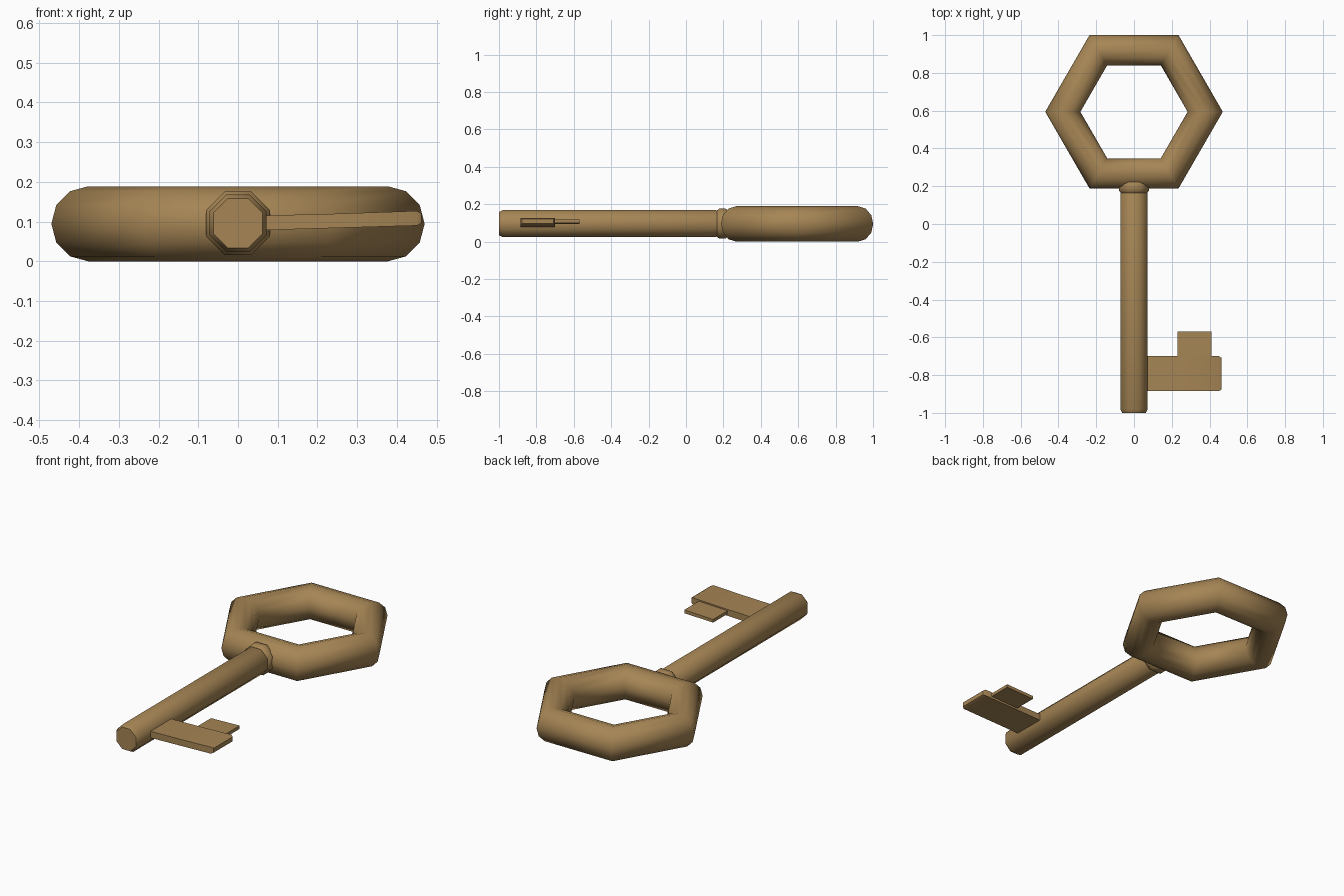
import bpy, bmesh, math

if "Cube" in bpy.data.objects:
    bpy.data.objects.remove(bpy.data.objects["Cube"])

brass = bpy.data.materials.new("brass")
brass.diffuse_color = (0.38, 0.235, 0.09, 1)
brass.use_nodes = True
brass.node_tree.nodes["Principled BSDF"].inputs["Base Color"].default_value = brass.diffuse_color
ZC = 0.096


def finish(name, bm, angle):
    bmesh.ops.recalc_face_normals(bm, faces=bm.faces)
    me = bpy.data.meshes.new(name)
    bm.to_mesh(me)
    bm.free()
    ob = bpy.data.objects.new(name, me)
    bpy.context.collection.objects.link(ob)
    me.materials.append(brass)
    bpy.ops.object.select_all(action='DESELECT')
    ob.select_set(True)
    bpy.context.view_layer.objects.active = ob
    bpy.ops.object.shade_smooth_by_angle(angle=math.radians(angle))
    return ob


def lathe_y(name, profile, sides=8):
    """Flat-sided turned part along y; profile holds (y, apothem)."""
    bm = bmesh.new()
    rings = []
    for y, ap in profile:
        r = ap / math.cos(math.pi / sides)
        rings.append([bm.verts.new((r * math.cos(a), y, ZC + r * math.sin(a)))
                      for a in ((i + 0.5) * 2 * math.pi / sides for i in range(sides))])
    for a, b in zip(rings, rings[1:]):
        for i in range(sides):
            j = (i + 1) % sides
            bm.faces.new((a[i], a[j], b[j], b[i]))
    bm.faces.new(rings[0])
    bm.faces.new(rings[-1])
    return finish(name, bm, 50)


def plate(name, sections):
    """Loft of rectangles along x; sections hold (x, y0, y1, z0, z1)."""
    bm = bmesh.new()
    rings = [[bm.verts.new((x, y, z)) for y, z in ((y0, z0), (y1, z0), (y1, z1), (y0, z1))]
             for x, y0, y1, z0, z1 in sections]
    for a, b in zip(rings, rings[1:]):
        for i in range(4):
            j = (i + 1) % 4
            bm.faces.new((a[i], a[j], b[j], b[i]))
    bm.faces.new(rings[0])
    bm.faces.new(rings[-1])
    return finish(name, bm, 40)


# Hexagonal bow: six-sided torus with a twelve-sided section
bm = bmesh.new()
R, r, N, M = 0.377, 0.093, 6, 12
loops = []
for i in range(N):
    a = 2 * math.pi * i / N
    ring = []
    for j in range(M):
        b = 2 * math.pi * j / M
        d = R + r * math.cos(b)
        ring.append(bm.verts.new((d * math.cos(a), 0.594 + d * math.sin(a),
                                  0.0945 + 0.0945 * math.sin(b))))
    loops.append(ring)
for i in range(N):
    p, q = loops[i], loops[(i + 1) % N]
    for j in range(M):
        k = (j + 1) % M
        bm.faces.new((p[j], q[j], q[k], p[k]))
finish("bow", bm, 75)

# Shaft with chamfered tip, and the collar where it meets the bow
lathe_y("shaft", [(-1.0, 0.062), (-0.98, 0.072), (0.16, 0.072), (0.172, 0.066), (0.23, 0.066)])
lathe_y("collar", [(0.165, 0.07), (0.178, 0.08), (0.21, 0.08), (0.235, 0.065)])

# Bit plate and its tooth
plate("bit", [(0.05, -0.885, -0.70, 0.078, 0.115),
              (0.25, -0.885, -0.70, 0.084, 0.120),
              (0.45, -0.885, -0.70, 0.090, 0.127),
              (0.462, -0.877, -0.708, 0.096, 0.121)])
plate("tooth", [(0.23, -0.72, -0.57, 0.094, 0.112),
                (0.41, -0.72, -0.57, 0.100, 0.118)])
